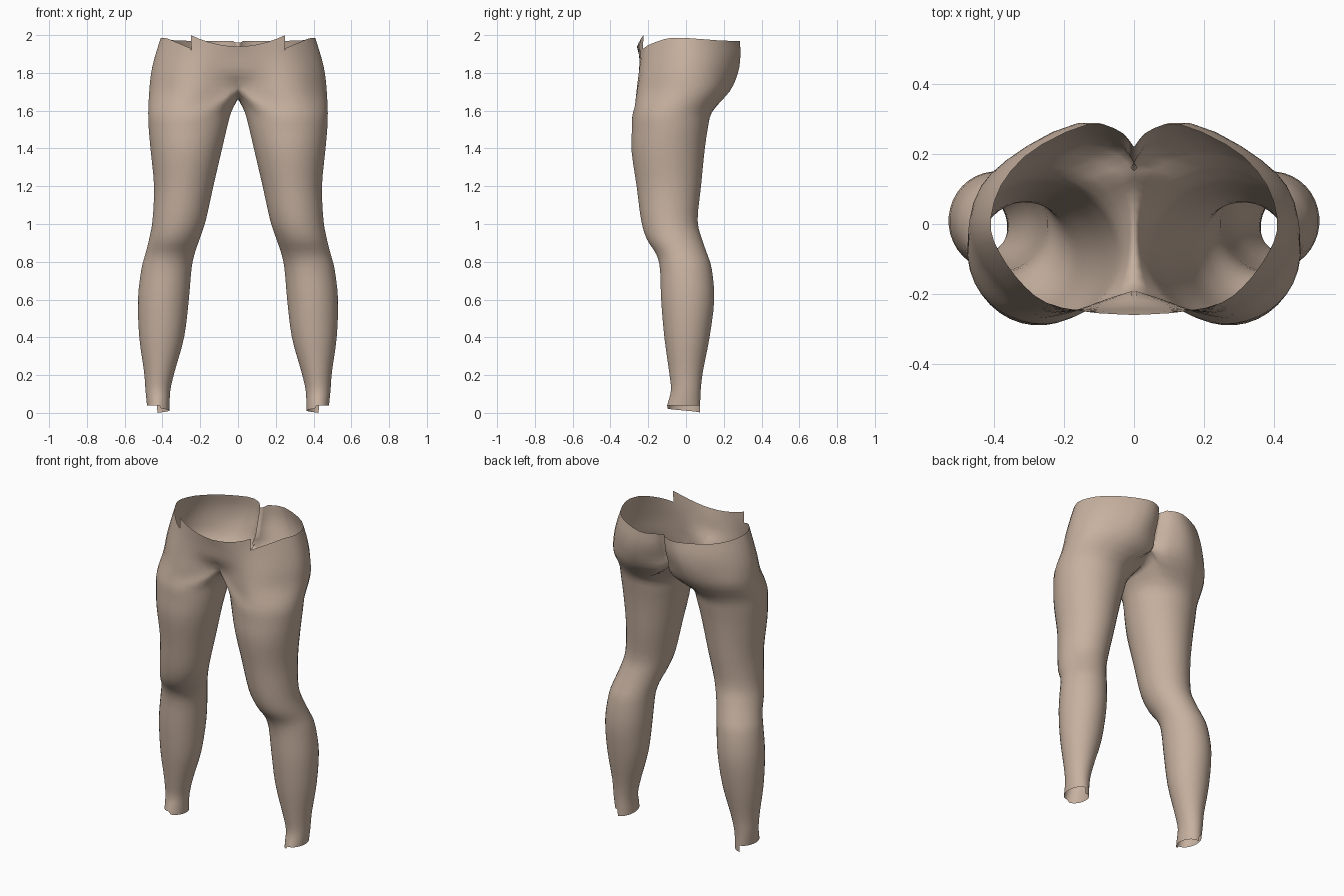
import bpy, bmesh, math
from mathutils import Vector

if "Cube" in bpy.data.objects:
    bpy.data.objects.remove(bpy.data.objects["Cube"])

N, M = 36, 25          # points round a leg; points on the outer arc kept above the crotch


def spline(pts, t):
    """Catmull-Rom point at t (in control point units)."""
    k = min(int(t), len(pts) - 2)
    u = t - k
    b, c = pts[k], pts[k + 1]
    a = pts[k - 1] if k > 0 else b * 2 - c
    d = pts[k + 2] if k + 2 < len(pts) else c * 2 - b
    return 0.5 * (b * 2 + (c - a) * u + (a * 2 - b * 5 + c * 4 - d) * u * u
                  + (b * 3 - a - c * 3 + d) * u ** 3)


def resample(pts, count):
    return [spline(pts, (len(pts) - 1) * i / (count - 1)) for i in range(count)]


# leg sections: z, inner x, outer x, front y, back y
LEG = [(0.04, .362, .482, -.10, .075), (0.12, .358, .49, -.08, .078),
       (0.22, .335, .498, -.09, .09), (0.40, .285, .523, -.115, .125),
       (0.60, .26, .53, -.132, .15), (0.76, .246, .512, -.138, .137),
       (0.84, .23, .491, -.158, .113), (0.92, .203, .471, -.208, .085),
       (1.02, .17, .453, -.238, .062), (1.20, .13, .445, -.262, .08),
       (1.38, .088, .462, -.288, .098), (1.50, .06, .473, -.287, .115),
       (1.59, .036, .476, -.281, .137)]

# hip half-sections: front centre, round the outside, to back centre
HIP = [(1.70, [(0, -.19), (.08, -.215), (.22, -.262), (.34, -.23), (.44, -.12), (.471, -.01),
               (.44, .1), (.35, .18), (.2, .23), (.06, .205), (0, .15)]),
       (1.80, [(0, -.232), (.11, -.238), (.23, -.25), (.34, -.205), (.43, -.1), (.461, 0),
               (.43, .11), (.34, .2), (.18, .275), (.05, .24), (0, .175)]),
       (1.89, [(0, -.248), (.12, -.248), (.24, -.235), (.335, -.18), (.41, -.09), (.44, 0),
               (.41, .11), (.32, .21), (.16, .288), (.045, .265), (0, .2)]),
       (1.97, [(0, -.26), (.13, -.252), (.25, -.225), (.325, -.165), (.385, -.08), (.41, 0),
               (.38, .11), (.29, .21), (.13, .285), (.04, .265), (0, .22)])]

# crotch seam in the middle plane, back to front
CROTCH = [Vector(p) for p in [(0, .15, 1.735), (0, .09, 1.685), (0, 0, 1.665),
                              (0, -.1, 1.668), (0, -.19, 1.72)]]


def leg_ring(z, xi, xo, yf, yb):
    ring = []
    for i in range(N):
        a = math.radians(-125 + 360 * i / N)
        ring.append(Vector(((xi + xo) / 2 + (xo - xi) / 2 * math.cos(a),
                            (yf + yb) / 2 + (yb - yf) / 2 * math.sin(a), z)))
    return ring


def rim_height(p, i):
    """Waist edge: raised at the sides, stepped down at the front."""
    if i < 5:
        return 1.94 + .06 * (p.x / .25) ** 2
    if p.y < 0:
        return 1.93 + .055 * min(1, (p.x - .25) / .13)
    return 1.985 - .015 * min(1, p.y / .2) - .01 * (p.x < .02)


# control rings from ankle to waist
rings = [leg_ring(*s) for s in LEG]
n_leg = len(rings)
for z, prof in HIP:
    pts = resample([Vector((x, y, z)) for x, y in prof], M + 1)
    pts[0].x = pts[-1].x = 0
    if z == 1.70:
        pts[0], pts[-1] = CROTCH[-1].copy(), CROTCH[0].copy()
        pts[1].z, pts[-2].z = 1.71, 1.718
        pts += resample(CROTCH, N - M + 1)[1:-1]
    elif z == 1.97:
        for i, p in enumerate(pts):
            p.z = rim_height(p, i)
    rings.append(pts)

# dense columns: each point runs up the body, inner ones stop at the crotch
SUB = 3
columns = []
for i in range(N):
    ctrl = [r[i] for r in rings if i < len(r)]
    columns.append(resample(ctrl, (len(ctrl) - 1) * SUB + 1))
crotch_row, top = n_leg * SUB, (len(rings) - 1) * SUB

bm = bmesh.new()
grid = [[bm.verts.new(p) for p in col] for col in columns]

# stepped ankle hem: low from the back seam round the inside
SEAM = 21
for i in range(N):
    k = (i - SEAM) % N
    grid[i][0].co.z = .024 * k / 18 if k < 18 else .04
hem_step = bm.verts.new(grid[SEAM][0].co + Vector((0, 0, .04)))
# raised front waist flap, split at its side edge
flap_tip = bm.verts.new(grid[5][top].co)
flap_tip.co.z = 2.0

for r in range(top):
    for i in range(N if r < crotch_row else M):
        j = (i + 1) % N
        quad = [grid[i][r], grid[j][r], grid[j][r + 1], grid[i][r + 1]]
        if r == 0 and j == SEAM:
            quad[1] = hem_step
        if r == top - 1 and j == 5:
            quad[2] = flap_tip
        bm.faces.new(quad)

mesh = bpy.data.meshes.new("legs")
bm.to_mesh(mesh)
bm.free()
legs = bpy.data.objects.new("legs", mesh)
bpy.context.collection.objects.link(legs)
for f in mesh.polygons:
    f.use_smooth = True

# other half of the body
mirror = legs.modifiers.new("mirror", 'MIRROR')
mirror.use_axis[0] = True
mirror.merge_threshold = 0.0005

skin = bpy.data.materials.new("skin")
skin.diffuse_color = (.57, .44, .35, 1)
skin.use_nodes = True
skin.node_tree.nodes["Principled BSDF"].inputs["Base Color"].default_value = skin.diffuse_color
mesh.materials.append(skin)
